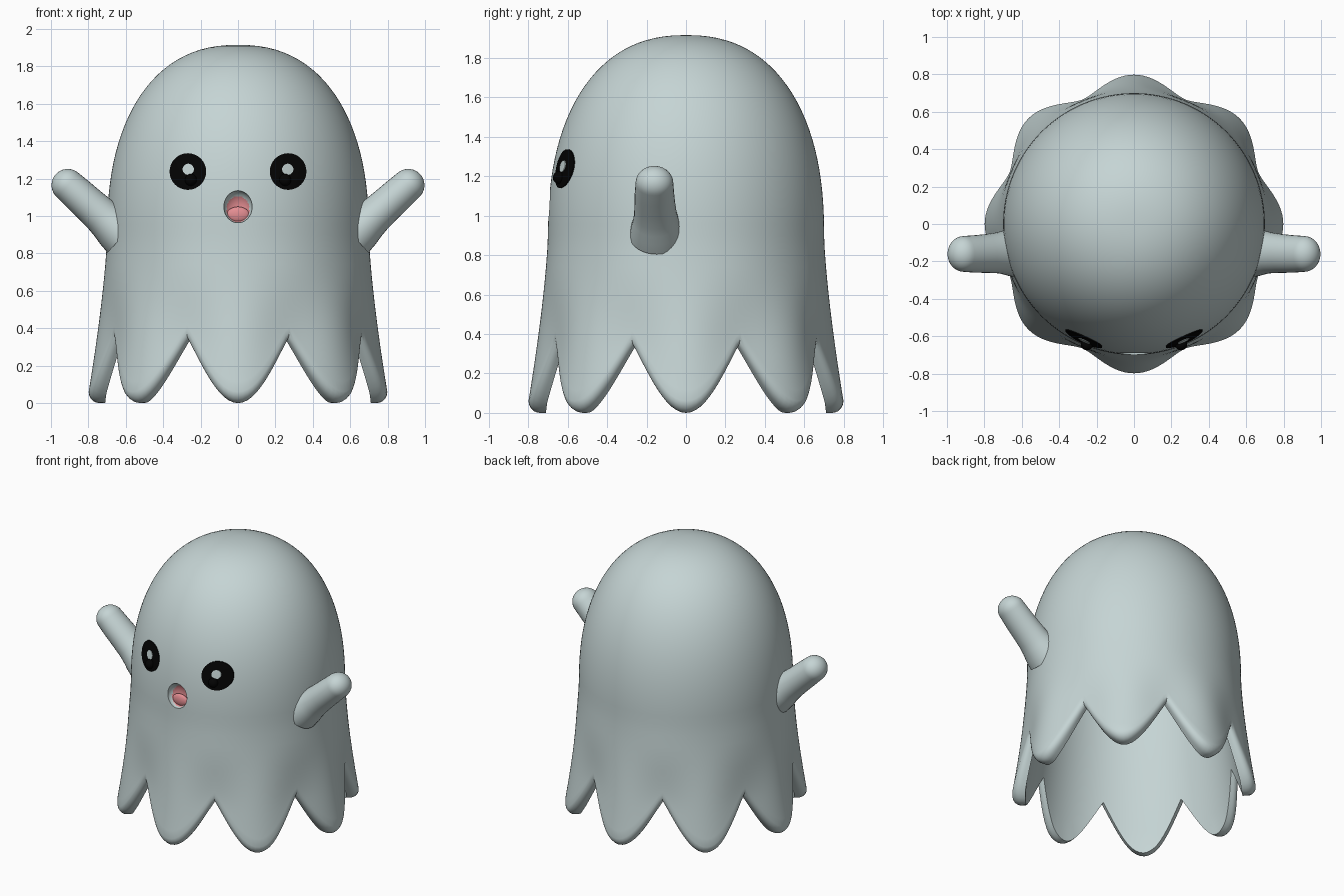
import bpy, bmesh, math
from mathutils import Vector, Matrix

cube = bpy.data.objects.get("Cube")
if cube:
    bpy.data.objects.remove(cube, do_unlink=True)


def material(name, colour):
    m = bpy.data.materials.new(name)
    m.use_nodes = True
    m.diffuse_color = (*colour, 1)
    m.node_tree.nodes["Principled BSDF"].inputs["Base Color"].default_value = (*colour, 1)
    return m


SHEET = material("pale sheet grey", (0.56, 0.66, 0.66))
BLACK = material("eye black", (0.001, 0.001, 0.001))
PINK = material("mouth pink", (0.78, 0.27, 0.29))


def smooth(obj):
    bpy.ops.object.select_all(action='DESELECT')
    obj.select_set(True)
    bpy.context.view_layer.objects.active = obj
    bpy.ops.object.shade_smooth_by_angle(angle=math.radians(50))


def finish(name, bm, *mats):
    bmesh.ops.recalc_face_normals(bm, faces=bm.faces)
    mesh = bpy.data.meshes.new(name)
    bm.to_mesh(mesh)
    bm.free()
    for m in mats:
        mesh.materials.append(m)
    obj = bpy.data.objects.new(name, mesh)
    bpy.context.collection.objects.link(obj)
    smooth(obj)
    return obj


def loft(rings, start, end=None):
    """Bridge equal rings of points; pole points close the ends."""
    bm = bmesh.new()
    loops = [[bm.verts.new(p) for p in ring] for ring in rings]
    n = len(loops[0])
    for a, b in zip(loops, loops[1:]):
        for i in range(n):
            j = (i + 1) % n
            bm.faces.new((a[i], a[j], b[j], b[i]))
    for pole, loop in ((start, loops[0]), (end, loops[-1])):
        if pole is not None:
            v = bm.verts.new(pole)
            for i in range(n):
                bm.faces.new((v, loop[i], loop[(i + 1) % n]))
    return bm


def ellipsoid(centre, size):
    bm = bmesh.new()
    bmesh.ops.create_uvsphere(bm, u_segments=48, v_segments=32, radius=1,
                              matrix=Matrix.Translation(centre) @ Matrix.Diagonal((*size, 1)))
    return bm


# Body: hollow dome flaring into a hem of eight scallops
TOP, SHOULDER, WAIST, HEM = 1.915, 0.9, 0.70, 0.34
SIDES, LOBES, THICK, POWER = 192, 8, 0.09, 2.3


def radius(z):
    if z > SHOULDER:
        h = min(1, (z - SHOULDER) / (TOP - SHOULDER))
        return WAIST * (1 - h ** POWER) ** (1 / POWER)
    return WAIST + 0.1 * min(1, (SHOULDER - z) / 0.85) ** 1.4


def lobe_wave(a):
    u = 2 * abs((a * LOBES / math.tau + 0.5) % 1 - 0.5)
    return u, (1 - math.cos(math.pi * u)) / 2


def hem_height(a):
    u, wave = lobe_wave(a)
    return HEM * (0.65 * u * u + 0.35 * wave)


def sheet_point(a, z, inset):
    """Point on the cloth; folds fade out towards the smooth inside."""
    k = min(1, max(0, (0.75 - z) / 0.45))
    fold = 0.032 * k * k * (3 - 2 * k) * lobe_wave(a)[1] * (1 - inset / THICK)
    r = radius(z) - fold - inset
    return (r * math.cos(a), r * math.sin(a), z)


angles = [math.tau * i / SIDES for i in range(SIDES)]
dome = [SHOULDER + (TOP - SHOULDER) * math.cos(math.pi / 2 * i / 28) for i in range(1, 29)]
walls = (0.82, 0.74, 0.67)


def level(z, inset):
    return [sheet_point(a, z, inset) for a in angles]


def skirt(t, inset):
    return [sheet_point(a, 0.6 + (hem_height(a) + 0.06 - 0.6) * t, inset) for a in angles]


def rim(lift, inset):
    return [sheet_point(a, hem_height(a) + lift, inset) for a in angles]


rings = [level(z, 0) for z in (*dome, *walls)]
rings += [skirt(i / 10, 0) for i in range(11)]
rings += [rim(0.04, 0.005), rim(0.023, 0.014), rim(0.01, 0.027), rim(0.003, 0.042),
          rim(0, 0.058), rim(0, THICK)]
rings += [skirt(i / 6, THICK) for i in range(6, -1, -1)]
rings += [level(z, THICK) for z in reversed(walls)]
shrink = 1 - THICK / WAIST
for z in reversed(dome):
    r = shrink * radius(z)
    height = SHOULDER + (z - SHOULDER) * (1 - THICK / (TOP - SHOULDER))
    rings.append([(r * math.cos(a), r * math.sin(a), height) for a in angles])
body = finish("sheet_body", loft(rings, (0, 0, TOP), (0, 0, TOP - THICK)), SHEET, PINK)

# Mouth: shallow hollow with a pink back
bm = ellipsoid((0, -0.695, 1.05), (0.076, 0.065, 0.086))
for f in bm.faces:
    c = f.calc_center_median()
    inside = (c.x / 0.062) ** 2 + ((c.z - 1.037) / 0.07) ** 2 < 1
    f.material_index = 1 if inside and c.y > -0.69 else 0
cutter = finish("mouth_cutter", bm, SHEET, PINK)
mod = body.modifiers.new("mouth_hollow", 'BOOLEAN')
mod.operation = 'DIFFERENCE'
mod.solver = 'EXACT'
mod.object = cutter
bpy.context.view_layer.objects.active = body
bpy.ops.object.modifier_apply(modifier=mod.name)
bpy.data.objects.remove(cutter, do_unlink=True)
smooth(body)

# Tongue resting on the lower part of the mouth
finish("tongue", ellipsoid((0, -0.656, 1.008), (0.06, 0.02, 0.042)), PINK)


def face_patch(name, x, z, size, lift, mat):
    """Thin round plate that follows the curve of the body."""
    def at(r, a):
        px, pz = x + r * math.cos(a), z + r * math.sin(a)
        return (px, -math.sqrt(radius(pz) ** 2 - px * px) - lift, pz)
    turn = [math.tau * i / 32 for i in range(32)]
    plate = [[at(size * k / 6, a) for a in turn] for k in range(1, 7)]
    plate.append([(p[0], p[1] + lift + 0.003, p[2]) for p in plate[-1]])
    finish(name, loft(plate, at(0, 0)), mat)


# Arms and eyes, mirrored left and right
TIP_R = 0.087
arm = [(-0.40, 0.125), (-0.34, 0.117), (-0.29, 0.106), (-0.24, 0.099), (-0.16, 0.094),
       (-0.08, 0.091)]
arm += [(TIP_R * math.sin(t), TIP_R * math.cos(t)) for t in (math.pi * i / 18 for i in range(9))]
axis = Vector((0.74, 0, 0.67)).normalized()
up = Vector((-axis.z, 0, axis.x))


def arm_centre(d):
    return Vector((0.91, -0.16 + 0.04 * min(0, d + 0.1) * -1, 1.165)) + axis * d


for side, s in (("left", 1), ("right", -1)):
    flip = Matrix.Diagonal((s, 1, 1))
    sleeve = []
    for d, r in arm:
        sleeve.append([flip @ (arm_centre(d) + up * (r * math.cos(a))
                               + Vector((0, 1.1 * r * math.sin(a), 0)))
                       for a in (math.tau * k / 32 for k in range(32))])
    finish(side + "_arm", loft(sleeve, flip @ arm_centre(arm[0][0]), flip @ arm_centre(TIP_R)),
           SHEET)

    face_patch(side + "_eye", s * 0.268, 1.238, 0.098, 0.006, BLACK)
    face_patch(side + "_eye_highlight", s * 0.266, 1.25, 0.03, 0.01, SHEET)
    finish(side + "_eye_bead", ellipsoid((s * 0.252, -0.643, 1.193), (0.032, 0.032, 0.032)), BLACK)
